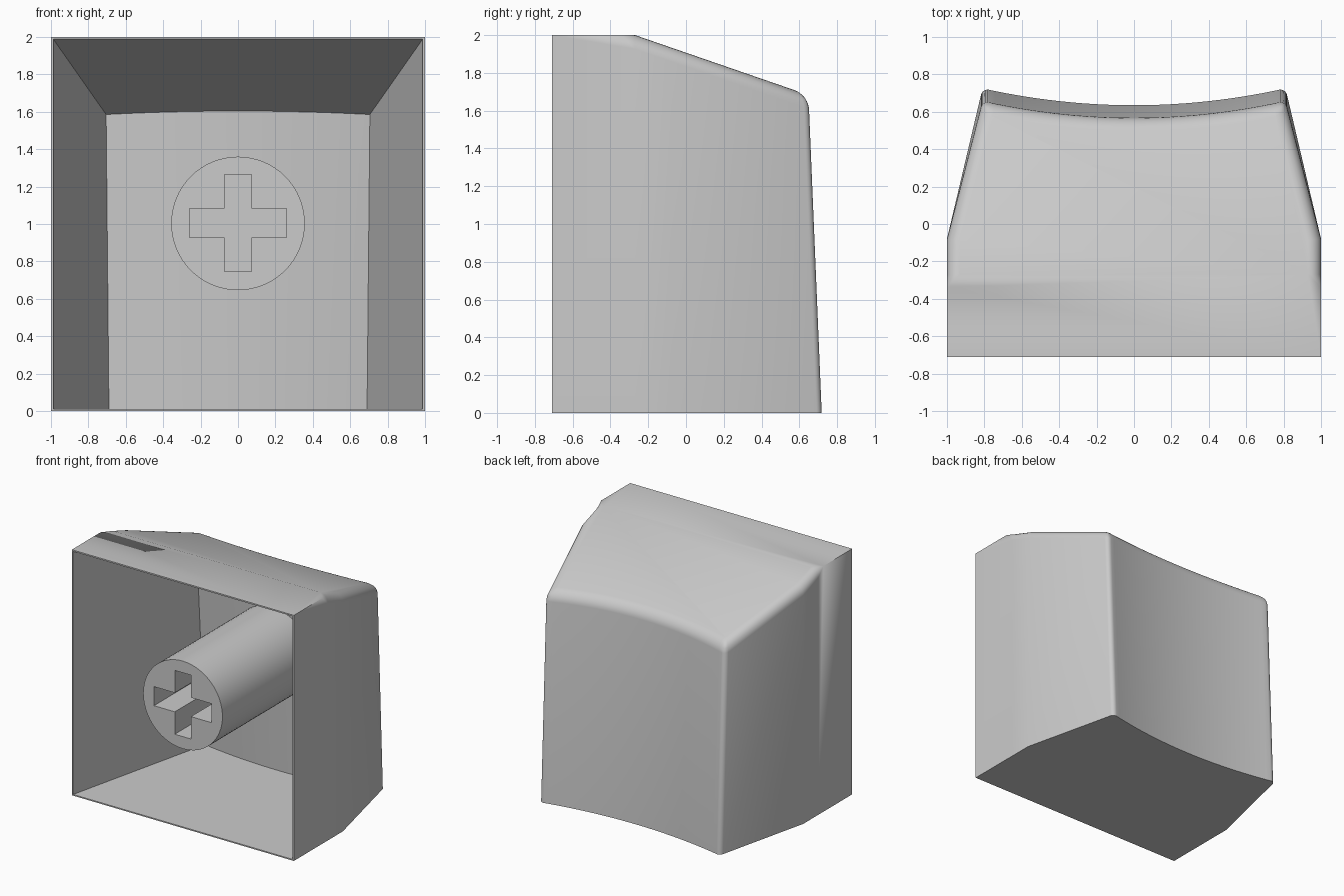
import bpy, bmesh, math

if "Cube" in bpy.data.objects:
    bpy.data.objects.remove(bpy.data.objects["Cube"])

grey = bpy.data.materials.new("light grey plastic")
grey.use_nodes = True
grey.diffuse_color = (0.6, 0.6, 0.6, 1)
grey.node_tree.nodes["Principled BSDF"].inputs["Base Color"].default_value = (0.6, 0.6, 0.6, 1)

SEGMENTS = 24


def make_object(name, bm):
    bmesh.ops.recalc_face_normals(bm, faces=bm.faces)
    mesh = bpy.data.meshes.new(name)
    bm.to_mesh(mesh)
    bm.free()
    mesh.materials.append(grey)
    obj = bpy.data.objects.new(name, mesh)
    bpy.context.collection.objects.link(obj)
    return obj


def select(obj):
    bpy.ops.object.select_all(action="DESELECT")
    obj.select_set(True)
    bpy.context.view_layer.objects.active = obj


def subtract(obj, cutter):
    mod = obj.modifiers.new("cut", "BOOLEAN")
    mod.operation, mod.solver, mod.object = "DIFFERENCE", "EXACT", cutter
    select(obj)
    bpy.ops.object.modifier_apply(modifier=mod.name)
    bpy.data.objects.remove(cutter)


def dish(half_width, edge_y, depth):
    """Shallow concave arc running from right to left."""
    xs = [half_width * (1 - 2 * i / SEGMENTS) for i in range(SEGMENTS + 1)]
    return [(x, edge_y - depth * (1 - (x / half_width) ** 2)) for x in xs]


# Outer body: flared plan with a dished back and a sloping top
FRONT, RIDGE, CREASE = -0.71, -0.27, -0.08
arc = dish(0.81, 0.725, 0.09)


def slope(y):
    return 2 - (y - RIDGE) * 0.345


bm = bmesh.new()
weight = bm.edges.layers.float.new("bevel_weight_edge")
plan = [(1, FRONT), (1, RIDGE), (1, CREASE)] + arc + [(-1, CREASE), (-1, RIDGE), (-1, FRONT)]
low, high = [], []
for x, y in plan:
    lean = 0.07 if y > CREASE else 0
    top_y = y - lean
    low.append(bm.verts.new((x, y, 0)))
    high.append(bm.verts.new((x, top_y, min(2, slope(top_y)))))
bm.faces.new(low)
bm.faces.new(high[1:-1])
bm.faces.new([high[0], high[1], high[-2], high[-1]])
n = len(plan)
for i in range(n):
    j = (i + 1) % n
    bm.faces.new([low[i], low[j], high[j], high[i]])
for i in range(1, n - 2):
    bm.edges.get((high[i], high[i + 1]))[weight] = 1
for i in (3, 3 + SEGMENTS):
    bm.edges.get((low[i], high[i]))[weight] = 0.5
body = make_object("keycap_shell", bm)
bevel = body.modifiers.new("round", "BEVEL")
bevel.limit_method = "WEIGHT"
bevel.width, bevel.segments = 0.075, 6
select(body)
bpy.ops.object.modifier_apply(modifier=bevel.name)

# Tapered hollow, open at the front
bm = bmesh.new()
RIM = 0.99
rim_y = FRONT - 0.01
mouth = [bm.verts.new((x, rim_y, z)) for x, z in
         ((RIM, 0.01), (RIM, 1.992), (-RIM, 1.992), (-RIM, 0.01))]
floor = [bm.verts.new((x, y, 0.01)) for x, y in dish(0.69, 0.56, 0.06)]
roof = [bm.verts.new((x, y, 1.99 - 0.34 * (y - FRONT)))
        for x, y in dish(0.705, 0.48, 0.055)]
bm.faces.new(mouth)
bm.faces.new([mouth[0]] + floor + [mouth[3]])
bm.faces.new([mouth[1]] + roof + [mouth[2]])
bm.faces.new([mouth[0], mouth[1], roof[0], floor[0]])
bm.faces.new([mouth[3], mouth[2], roof[-1], floor[-1]])
for i in range(SEGMENTS):
    bm.faces.new([floor[i], floor[i + 1], roof[i + 1], roof[i]])
bmesh.ops.triangulate(bm, faces=[f for f in bm.faces if len(f.verts) == 4])
subtract(body, make_object("hollow_cutter", bm))

# Round stem with a cross-shaped socket
STEM_END = 0.5
bpy.ops.mesh.primitive_cylinder_add(vertices=64, radius=0.357, depth=STEM_END - FRONT,
                                    location=(0, (STEM_END + FRONT) / 2, 1.003),
                                    rotation=(math.pi / 2, 0, 0))
stem = bpy.context.object
stem.name = "stem"
stem.data.materials.append(grey)
for width, height in ((0.145, 0.52), (0.52, 0.155)):
    bpy.ops.mesh.primitive_cube_add(size=1, location=(0, FRONT + 0.25, 1.005))
    slot = bpy.context.object
    slot.scale = (width, 0.7, height)
    slot.data.materials.append(grey)
    bpy.context.view_layer.update()
    subtract(stem, slot)

for obj in (body, stem):
    select(obj)
    bpy.ops.object.shade_smooth_by_angle(angle=math.radians(30))
